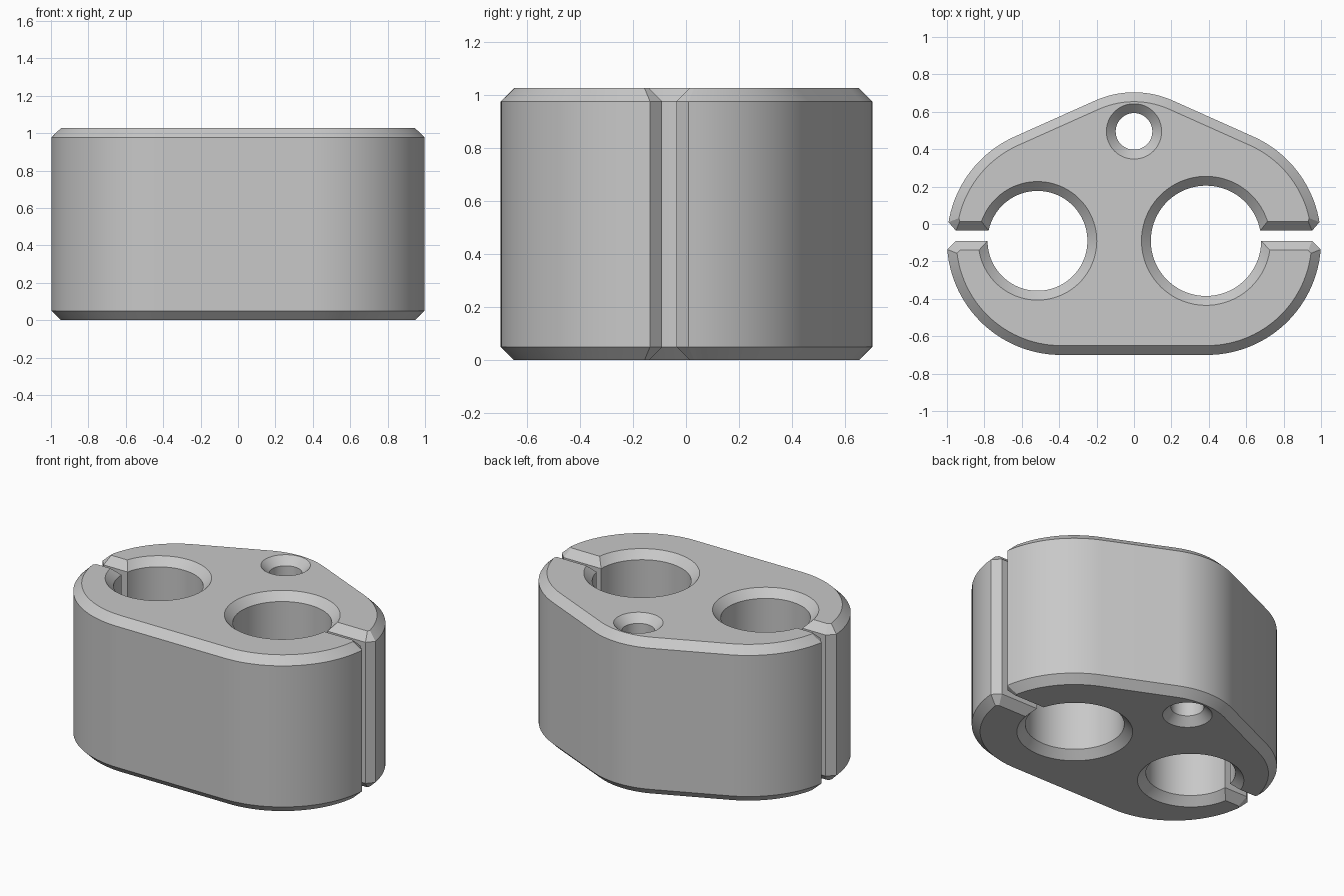
import bpy, bmesh
from math import sin, cos, asin, pi, radians, tan

if "Cube" in bpy.data.objects:
    bpy.data.objects.remove(bpy.data.objects["Cube"])

HEIGHT, CHAMFER = 1.027, 0.05
SIDE_X, MID_Y, SIDE_R = 0.39, -0.09, 0.61      # rounded ends of the body
CROWN_R, CROWN_TOP = 0.51, 0.704               # large arc at the back
TANGENT = radians(65.7)                        # where the ends meet the sloping sides
SLIT_LOW, SLIT_HIGH, SLIT_X, FLARE = -0.09, -0.036, 0.952, 0.046
BORES = {"left": (0.385, 0.295), "right": (0.516, 0.267)}
PIN_Y, PIN_R = 0.495, 0.098


def arc(cx, cy, r, a, b, n):
    return [(cx + r * cos(a + (b - a) * i / n), cy + r * sin(a + (b - a) * i / n))
            for i in range(n + 1)]


def half_outline(d, bore):
    """Half of the clamp outline, from front to back, inset by d."""
    bx, br = bore
    br += d
    k = d * tan(pi / 8)
    r = SIDE_R - d
    low, high = SLIT_LOW - d, SLIT_HIGH + d
    mouth_low = asin((SLIT_LOW - FLARE - k - MID_Y) / r)
    mouth_high = asin((SLIT_HIGH + FLARE + k - MID_Y) / r)
    bore_low = asin((low - MID_Y) / br)
    bore_high = asin((high - MID_Y) / br)
    pts = arc(SIDE_X, MID_Y, r, -pi / 2, mouth_low, 28)
    pts.append((SLIT_X - k, low))
    pts += arc(bx, MID_Y, br, bore_low, bore_high - 2 * pi, 72)
    pts.append((SLIT_X - k, high))
    pts += arc(SIDE_X, MID_Y, r, mouth_high, TANGENT, 20)
    pts += arc(0, CROWN_TOP - CROWN_R, CROWN_R - d, TANGENT, pi / 2, 10)
    return pts


def outline(d):
    left = half_outline(d, BORES["left"])
    right = half_outline(d, BORES["right"])
    return left + [(-x, y) for x, y in reversed(right[:-1])]


def pin_hole(d):
    return arc(0, PIN_Y, PIN_R + d, 0, 2 * pi, 48)[:-1]


# Clamp body: chamfered walls lofted through four levels, then capped
bm = bmesh.new()
levels = [(CHAMFER, 0), (0, CHAMFER), (0, HEIGHT - CHAMFER), (CHAMFER, HEIGHT)]
cap_edges = {0: [], 3: []}
for shape in (outline, pin_hole):
    rings = [[bm.verts.new((x, y, z)) for x, y in shape(d)] for d, z in levels]
    n = len(rings[0])
    for a, b in zip(rings, rings[1:]):
        for i in range(n):
            j = (i + 1) % n
            bm.faces.new((a[i], a[j], b[j], b[i]))
    for level, edges in cap_edges.items():
        ring = rings[level]
        edges += [bm.edges.get((ring[i], ring[(i + 1) % n])) for i in range(n)]
for level, edges in cap_edges.items():
    bmesh.ops.triangle_fill(bm, edges=edges, use_beauty=True,
                            normal=(0, 0, 1 if level else -1))
bmesh.ops.recalc_face_normals(bm, faces=bm.faces[:])

mesh = bpy.data.meshes.new("clamp_body")
bm.to_mesh(mesh)
bm.free()
body = bpy.data.objects.new("clamp_body", mesh)
bpy.context.collection.objects.link(body)

# Plain grey material
grey = bpy.data.materials.new("light_grey")
grey.use_nodes = True
colour = (0.58, 0.58, 0.58, 1)
grey.diffuse_color = colour
grey.node_tree.nodes["Principled BSDF"].inputs["Base Color"].default_value = colour
mesh.materials.append(grey)

# Smooth bores and rounded walls, crisp chamfers
bpy.ops.object.select_all(action="DESELECT")
body.select_set(True)
bpy.context.view_layer.objects.active = body
bpy.ops.object.shade_smooth_by_angle(angle=radians(25))
